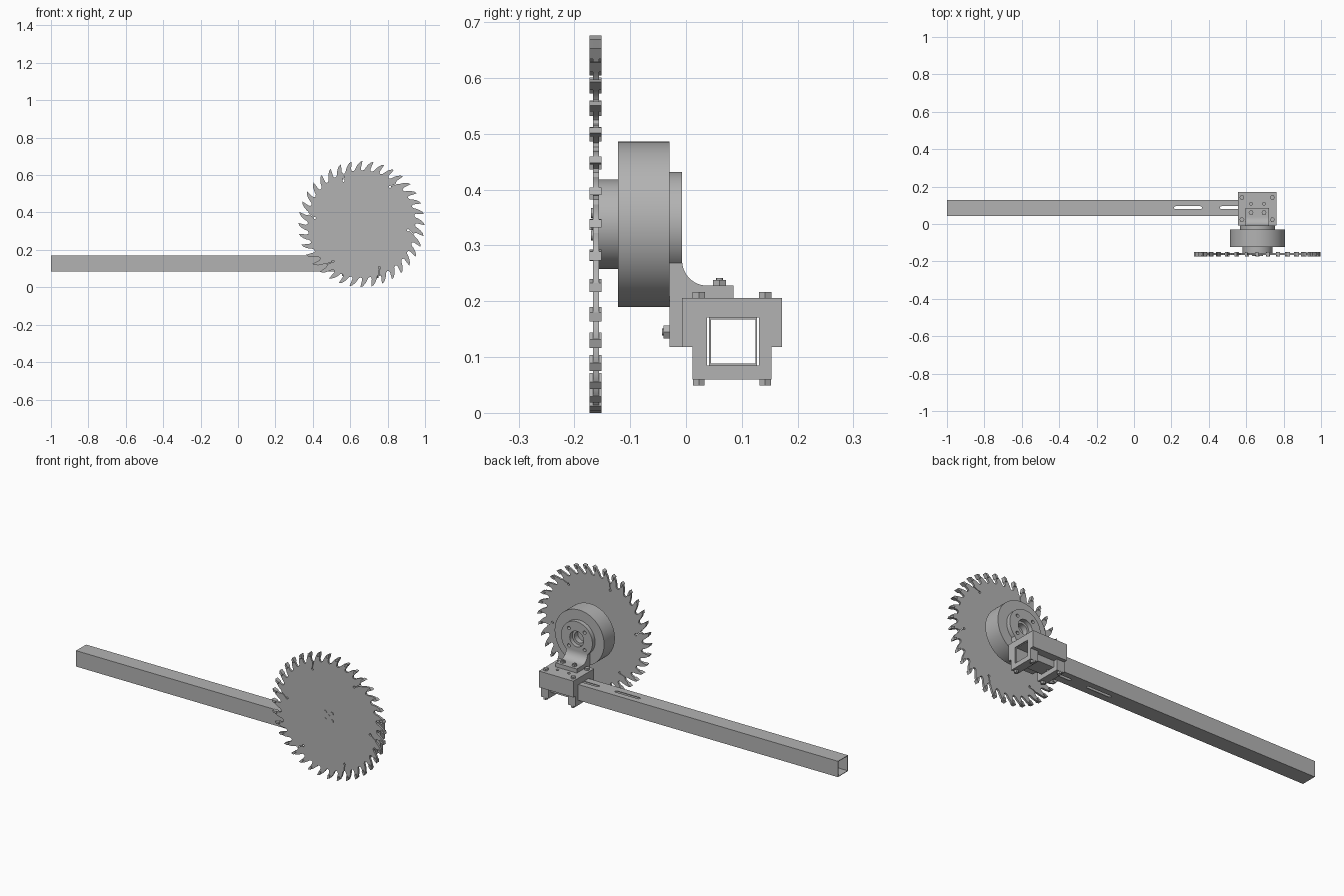
import bpy, bmesh
from math import sin, cos, pi, radians

if "Cube" in bpy.data.objects:
    bpy.data.objects.remove(bpy.data.objects["Cube"], do_unlink=True)

steel = bpy.data.materials.new("plain_grey_metal")
steel.use_nodes = True
GREY = (0.45, 0.45, 0.45, 1)
steel.diffuse_color = GREY
steel.node_tree.nodes["Principled BSDF"].inputs["Base Color"].default_value = GREY
parts = []


def prism(name, pts, axis, lo, hi, cutter=False):
    """Extrude a 2D outline along an axis; outline uses the other two axes in order."""
    def place(p, d):
        return {"x": (d, p[0], p[1]), "y": (p[0], d, p[1]), "z": (p[0], p[1], d)}[axis]
    bm = bmesh.new()
    face = bm.faces.new([bm.verts.new(place(p, lo)) for p in pts])
    ext = bmesh.ops.extrude_face_region(bm, geom=[face])
    step = place((0, 0), hi - lo)
    bmesh.ops.translate(bm, vec=step, verts=[v for v in ext["geom"] if isinstance(v, bmesh.types.BMVert)])
    bmesh.ops.recalc_face_normals(bm, faces=bm.faces)
    mesh = bpy.data.meshes.new(name)
    bm.to_mesh(mesh)
    bm.free()
    mesh.materials.append(steel)
    ob = bpy.data.objects.new(name, mesh)
    bpy.context.collection.objects.link(ob)
    if cutter:
        ob.hide_render = True
    else:
        parts.append(ob)
    return ob


def arc(cx, cy, r, a0, a1, n):
    return [(cx + r * cos(radians(a0 + (a1 - a0) * i / n)),
             cy + r * sin(radians(a0 + (a1 - a0) * i / n))) for i in range(n + 1)]


def circle(cx, cy, r, n=24):
    return arc(cx, cy, r, 0, 360, n)[:-1]


def rect(a0, a1, b0, b1):
    return [(a0, b0), (a1, b0), (a1, b1), (a0, b1)]


def cut(ob, pts, axis, lo, hi):
    tool = prism("cutter", pts, axis, lo, hi, cutter=True)
    mod = ob.modifiers.new("cut", "BOOLEAN")
    mod.operation, mod.solver, mod.object = "DIFFERENCE", "EXACT", tool
    bpy.context.view_layer.objects.active = ob
    bpy.ops.object.modifier_apply(modifier=mod.name)
    bpy.data.objects.remove(tool, do_unlink=True)


CX, CZ = 0.66, 0.338        # blade and motor axis
TEETH = 36
PITCH = 360 / TEETH


def polar(r, deg):
    return (CX + r * cos(radians(deg)), CZ + r * sin(radians(deg)))


# Saw blade: hooked teeth, with a keyhole expansion slot at every sixth gullet
tooth = [(0.305, -0.1), (0.32, 0.1), (0.331, 0.3), (0.338, 0.55),
         (0.315, 0.46), (0.298, 0.38), (0.289, 0.42)]
outline = []
for i in range(TEETH):
    base = 114.5 - PITCH * i
    outline += [polar(r, base - PITCH * f) for r, f in tooth]
    if i % 6 == 0:
        mouth, hole = base - PITCH * 0.55, base - PITCH * 0.55 + 3.5
        mid = (mouth + hole) / 2 - 0.4
        outline += [polar(0.286, mouth + 0.4), polar(0.27, mid + 0.4), polar(0.257, hole + 0.3)]
        hx, hz = polar(0.251, hole)
        outline += arc(hx, hz, 0.006, hole + 25, hole + 335, 10)
        outline += [polar(0.257, hole - 0.3), polar(0.27, mid - 0.4), polar(0.286, mouth - 0.4)]
    else:
        outline.append(polar(0.286, base - PITCH * 0.55))
    outline.append(polar(0.291, base - PITCH * 0.75))
prism("saw_blade", outline, "y", -0.167, -0.156)

# Carbide tips, slightly thicker than the plate
tip = [(0.338, 0.55), (0.315, 0.46), (0.314, 0.27), (0.332, 0.3)]
for i in range(TEETH):
    base = 114.5 - PITCH * i
    prism("blade_tip", [polar(r, base - PITCH * f) for r, f in tip], "y", -0.173, -0.151)

# Blade screws around the centre
for sx in (-1, 1):
    for sz in (-1, 1):
        prism("blade_screw", circle(CX + sx * 0.02, CZ + sz * 0.02, 0.009, 12), "y", -0.17, -0.166)
prism("blade_centre", circle(CX, CZ, 0.01, 16), "y", -0.169, -0.166)

# Motor
prism("motor_hub", circle(CX, CZ, 0.08, 64), "y", -0.156, -0.121)
motor = prism("motor_body", circle(CX, CZ, 0.148, 96), "y", -0.122, -0.03)
cut(motor, circle(CX, CZ, 0.03, 32), "y", -0.06, 0)

# Motor bracket: round flange running down into a plate, with holes
X0, X1 = 0.595, 0.722
flange = prism("bracket_flange", arc(CX, CZ, 0.094, -47.5, 227.5, 60) + [(X0, 0.118), (X1, 0.118)],
               "y", -0.03, -0.007)
cut(flange, circle(CX, CZ, 0.042, 32), "y", -0.04, 0.01)
for sx in (-1, 1):
    for sz in (-1, 1):
        cut(flange, circle(CX + sx * 0.047, CZ + sz * 0.047, 0.009, 16), "y", -0.04, 0.01)
# Foot of the bracket with its concave fillet
fillet = arc(0.038, 0.273, 0.045, 180, 270, 16)
prism("bracket_foot", [(-0.007, 0.206)] + fillet + [(0.085, 0.228), (0.085, 0.206)], "x", X0, X1)

# Hollow square beam with two slots through top and bottom
beam = prism("square_beam", rect(0.0415, 0.1275, 0.085, 0.171), "x", -1.0, 0.757)
cut(beam, rect(0.0447, 0.1243, 0.0882, 0.1678), "x", -1.1, 0.9)
for a, b in ((0.222, 0.355), (0.467, 0.6)):
    cut(beam, arc(a, 0.087, 0.008, 90, 270, 8) + arc(b, 0.087, 0.008, -90, 90, 8), "z", 0, 0.2)

# Clamp: upper block, and two straps under the beam
L, R = 0.038, 0.131
B0, B1 = 0.555, 0.762
block = prism("clamp_block", [(-0.007, 0.118), (-0.007, 0.206), (0.172, 0.206), (0.172, 0.118),
                              (R, 0.118), (R, 0.171), (L, 0.171), (L, 0.118)], "x", B0, B1)
for x in (0.626, 0.695):
    cut(block, circle(x, 0.108, 0.008, 16), "z", 0.185, 0.22)
strap = [(0.012, 0.06), (0.153, 0.06), (0.153, 0.118), (R, 0.118),
         (R, 0.085), (L, 0.085), (L, 0.118), (0.012, 0.118)]
for x in (B0, B1 - 0.045):
    prism("clamp_strap", strap, "x", x, x + 0.045)

# Clamp bolts: hex heads above, nuts below
for x in (0.577, 0.74):
    for y in (0.023, 0.142):
        prism("clamp_bolt_head", circle(x, y, 0.013, 6), "z", 0.206, 0.217)
        prism("clamp_nut", circle(x, y, 0.012, 6), "z", 0.049, 0.06)

# Bracket bolts on the foot and the front plate
for x in (0.626, 0.695):
    prism("foot_bolt_head", circle(x, 0.06, 0.013, 6), "z", 0.228, 0.238)
    prism("foot_bolt_end", circle(x, 0.06, 0.006, 12), "z", 0.237, 0.242)
    prism("front_bolt_head", circle(x, 0.145, 0.013, 6), "y", -0.04, -0.03)
    prism("front_bolt_end", circle(x, 0.145, 0.006, 12), "y", -0.043, -0.039)

# Smooth the round surfaces, keep edges sharp
bpy.ops.object.select_all(action="DESELECT")
for ob in parts:
    ob.select_set(True)
bpy.context.view_layer.objects.active = parts[0]
bpy.ops.object.shade_smooth_by_angle(angle=pi / 6)
